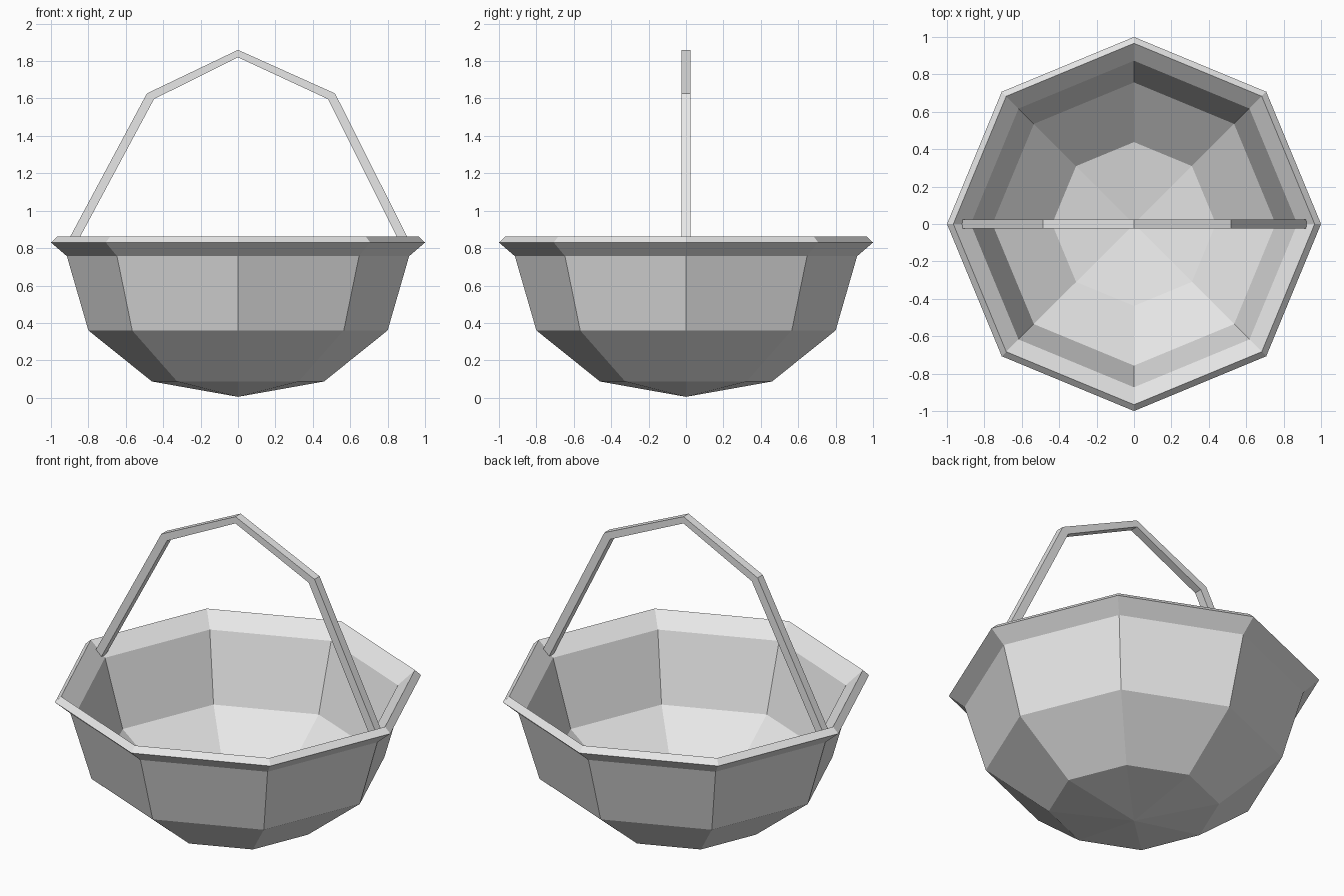
import bpy, bmesh, math
from mathutils import Vector

cube = bpy.data.objects.get("Cube")
if cube:
    bpy.data.objects.remove(cube, do_unlink=True)

GREY = (0.8, 0.8, 0.8, 1.0)
mat = bpy.data.materials.new("plain_grey")
mat.use_nodes = True
mat.diffuse_color = GREY
mat.node_tree.nodes["Principled BSDF"].inputs["Base Color"].default_value = GREY


def add_object(name, bm):
    """Turn a bmesh into a flat-shaded object in the scene."""
    bmesh.ops.recalc_face_normals(bm, faces=bm.faces)
    mesh = bpy.data.meshes.new(name)
    bm.to_mesh(mesh)
    bm.free()
    mesh.materials.append(mat)
    obj = bpy.data.objects.new(name, mesh)
    bpy.context.collection.objects.link(obj)
    return obj


# Bowl: closed wall profile (radius, height) turned into eight sides
outer = [(0, 0.005), (0.46, 0.087), (0.80, 0.36), (0.915, 0.757), (1.0, 0.83)]
inner = [(0.966, 0.862), (0.873, 0.78), (0.757, 0.388), (0.438, 0.13), (0, 0.05)]
bm = bmesh.new()
verts = [bm.verts.new((r, 0, z)) for r, z in outer + inner]
edges = [bm.edges.new(pair) for pair in zip(verts, verts[1:])]
bmesh.ops.spin(bm, geom=verts + edges, cent=(0, 0, 0), axis=(0, 0, 1),
               angle=math.tau, steps=8, use_duplicate=False)
bmesh.ops.remove_doubles(bm, verts=bm.verts, dist=0.001)
bmesh.ops.dissolve_degenerate(bm, edges=bm.edges, dist=0.0001)
add_object("bowl", bm)

# Handle: flat bent bar, its ends sunk into the flared rim
HALF_WIDTH = 0.024
top_line = [(-0.93, 0.80), (-0.487, 1.627), (0, 1.86), (0.519, 1.627), (0.935, 0.80)]
under_line = [(-0.893, 0.77), (-0.449, 1.597), (0, 1.82), (0.481, 1.597), (0.895, 0.77)]
bm = bmesh.new()
rings = []
for (xo, zo), (xi, zi) in zip(top_line, under_line):
    rings.append([bm.verts.new(Vector(p)) for p in (
        (xo, -HALF_WIDTH, zo), (xo, HALF_WIDTH, zo),
        (xi, HALF_WIDTH, zi), (xi, -HALF_WIDTH, zi))])
for a, b in zip(rings, rings[1:]):
    for i in range(4):
        j = (i + 1) % 4
        bm.faces.new((a[i], a[j], b[j], b[i]))
bm.faces.new(rings[0])
bm.faces.new(rings[-1])
add_object("handle", bm)
